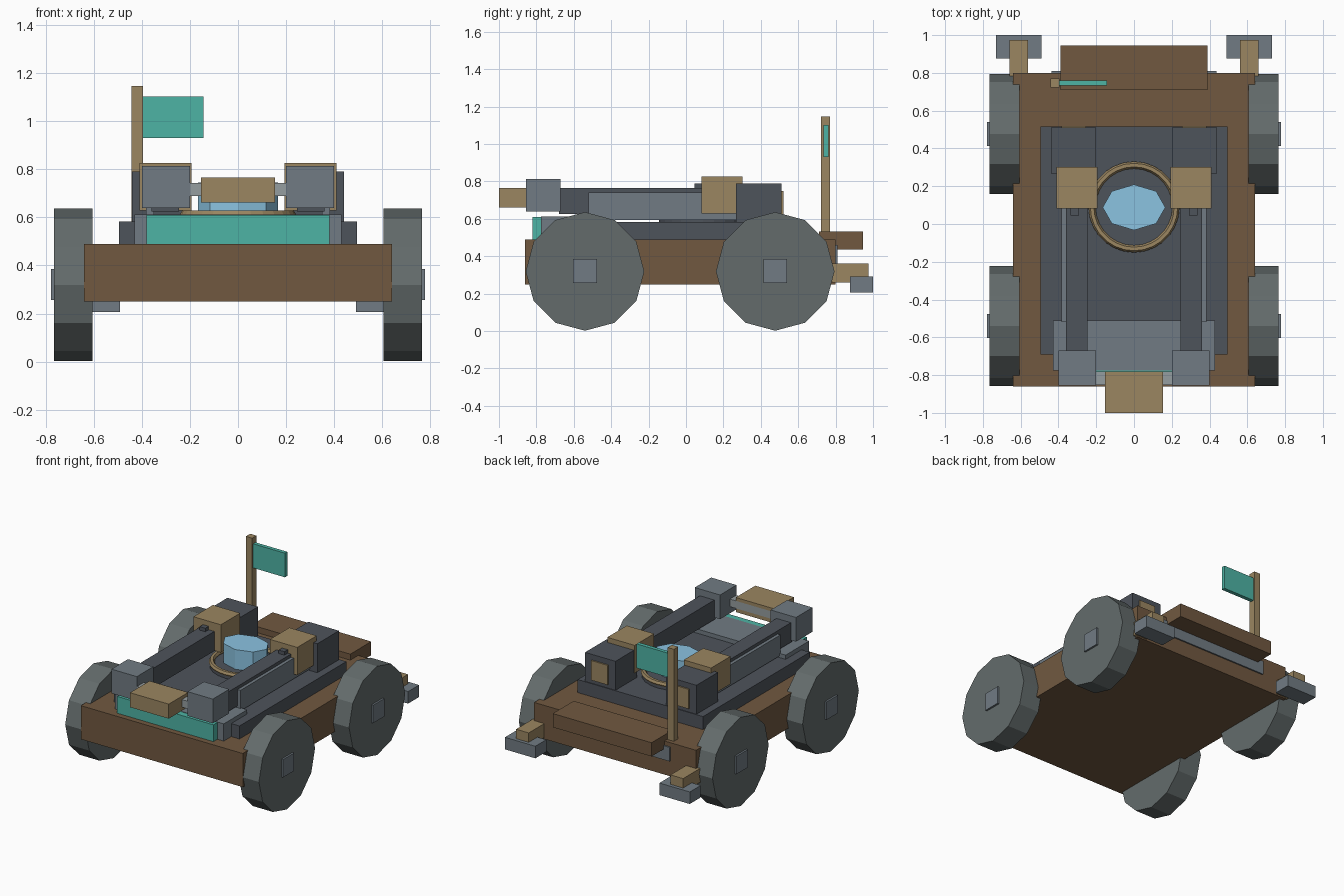
import bpy
import math

if "Cube" in bpy.data.objects:
    bpy.data.objects.remove(bpy.data.objects["Cube"])


def material(name, rgb):
    m = bpy.data.materials.new(name)
    m.diffuse_color = tuple(c ** 2.2 for c in rgb) + (1,)
    m.use_nodes = True
    m.node_tree.nodes["Principled BSDF"].inputs["Base Color"].default_value = m.diffuse_color
    return m


BROWN = material("brown", (0.44, 0.35, 0.26))
TAN = material("tan", (0.60, 0.52, 0.38))
SLATE = material("slate", (0.31, 0.33, 0.36))
STEEL = material("steel", (0.44, 0.48, 0.51))
SILVER = material("silver", (0.58, 0.61, 0.62))
RUBBER = material("rubber", (0.39, 0.42, 0.42))
TEAL = material("teal", (0.31, 0.70, 0.64))
GLASS = material("glass", (0.54, 0.76, 0.88))


def finish(name, mat):
    o = bpy.context.object
    o.name = name
    o.data.materials.append(mat)
    return o


def box(name, x, y, z, mat):
    """Box from (min, max) ranges on each axis."""
    bpy.ops.mesh.primitive_cube_add(size=1, location=[(a + b) / 2 for a, b in (x, y, z)])
    bpy.context.object.scale = [b - a for a, b in (x, y, z)]
    return finish(name, mat)


def pair(name, x, y, z, mat):
    """Mirrored boxes on both sides of x = 0."""
    box(name + "_right", x, y, z, mat)
    box(name + "_left", (-x[1], -x[0]), y, z, mat)


def cylinder(name, sides, r, depth, loc, mat, rot=(0, 0, 0)):
    bpy.ops.mesh.primitive_cylinder_add(vertices=sides, radius=r, depth=depth,
                                        location=loc, rotation=rot)
    return finish(name, mat)


# Body and deck
box("chassis", (-0.64, 0.64), (-0.86, 0.80), (0.25, 0.49), BROWN)
box("deck", (-0.495, 0.495), (-0.69, 0.515), (0.48, 0.583), SLATE)
box("nose_block", (-0.43, 0.43), (-0.775, -0.51), (0.48, 0.613), STEEL)
box("nose_panel", (-0.38, 0.38), (-0.82, -0.77), (0.48, 0.61), TEAL)

# Wheels and hubs
for end, y in (("front", -0.54), ("rear", 0.477)):
    for side, s in (("right", 1), ("left", -1)):
        cylinder(f"{end}_wheel_{side}", 12, 0.317, 0.16, (s * 0.685, y, 0.319), RUBBER,
                 (0, math.pi / 2, 0))
    pair(f"{end}_hub", (0.74, 0.778), (y - 0.063, y + 0.063), (0.257, 0.385), STEEL)

# Twin arms with end blocks and shoulders
pair("arm_rail", (0.245, 0.36), (-0.68, 0.28), (0.625, 0.765), SLATE)
pair("arm_side_plate", (0.35, 0.383), (-0.52, 0.27), (0.595, 0.742), STEEL)
pair("arm_latch", (0.29, 0.335), (0.045, 0.10), (0.75, 0.79), SLATE)
pair("arm_end", (0.20, 0.40), (-0.856, -0.67), (0.64, 0.813), STEEL)
pair("arm_collar", (0.194, 0.41), (0.083, 0.302), (0.628, 0.826), TAN)
pair("shoulder", (0.20, 0.44), (0.267, 0.51), (0.57, 0.79), SLATE)
pair("shoulder_cap", (0.255, 0.385), (0.50, 0.52), (0.61, 0.75), TAN)

# Front crossbar and bumper
box("crossbar", (-0.21, 0.21), (-0.852, -0.78), (0.688, 0.742), SILVER)
box("bumper", (-0.153, 0.153), (-1.0, -0.78), (0.662, 0.766), TAN)

# Central core
cylinder("core_base", 24, 0.235, 0.03, (0, 0.09, 0.59), SLATE)
bpy.ops.mesh.primitive_torus_add(major_segments=28, minor_segments=6, major_radius=0.222,
                                 minor_radius=0.019, location=(0, 0.09, 0.613))
finish("core_ring", TAN)
core = cylinder("core", 8, 1, 0.155, (0, 0.088, 0.668), GLASS)
core.scale = (0.166, 0.121, 1)

# Rear tray, beam and feet
box("rear_tray", (-0.39, 0.39), (0.71, 0.946), (0.435, 0.533), BROWN)
box("rear_beam", (-0.438, 0.438), (0.77, 0.81), (0.36, 0.46), STEEL)
pair("rear_strut", (0.56, 0.66), (0.78, 0.975), (0.26, 0.36), TAN)
pair("rear_foot", (0.49, 0.73), (0.877, 1.0), (0.207, 0.293), STEEL)

# Flag
box("flag_pole", (-0.443, -0.394), (0.722, 0.77), (0.47, 1.147), TAN)
box("flag", (-0.40, -0.143), (0.734, 0.761), (0.93, 1.102), TEAL)
